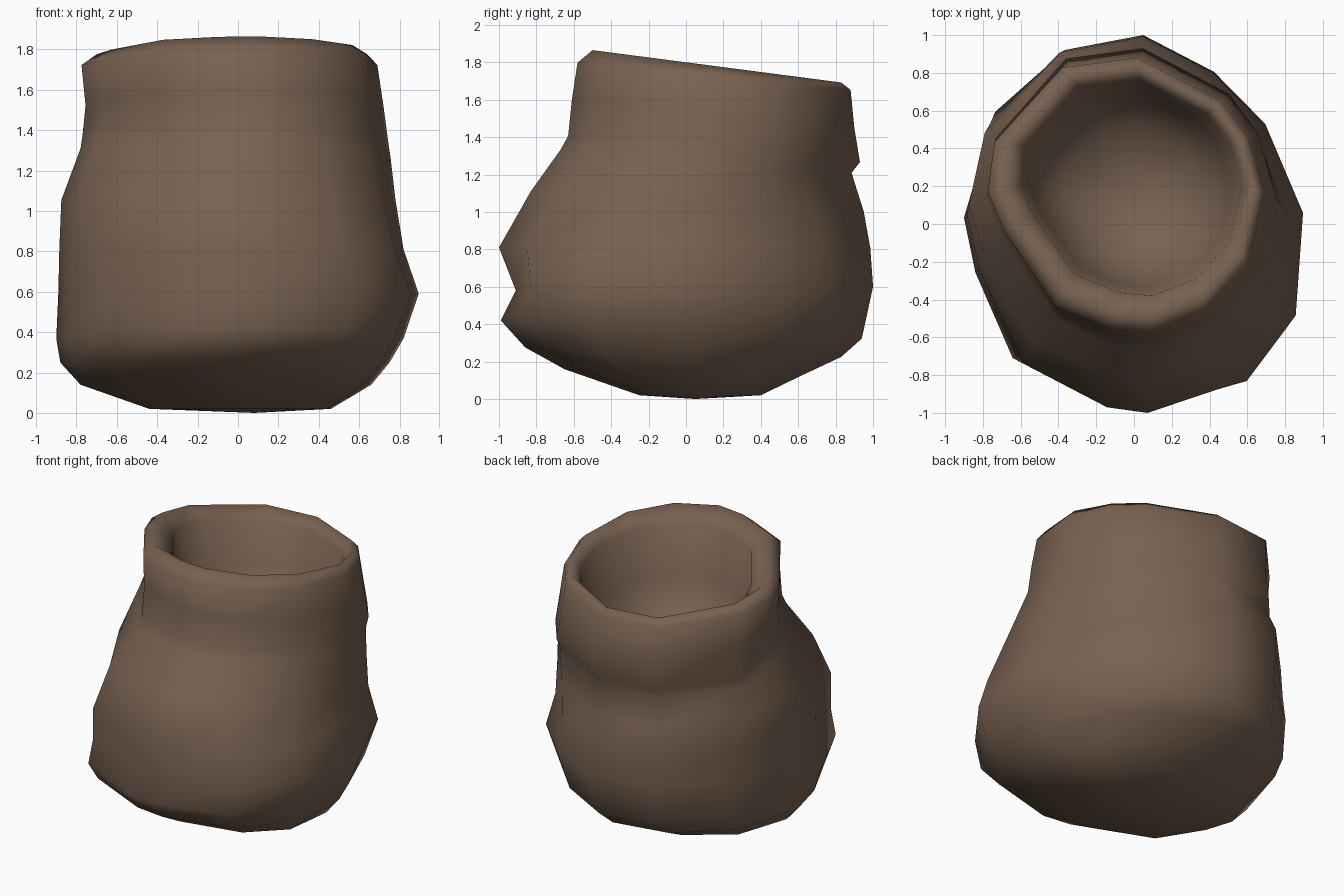
import bpy, bmesh

# unit cross-sections, anticlockwise from the right side
BODY = [(1.0, 0.05), (0.77, 0.53), (0.46, 0.81), (0.05, 1.0), (-0.41, 0.92),
        (-0.82, 0.60), (-1.0, 0.06), (-0.93, -0.24), (-0.70, -0.71),
        (-0.14, -0.97), (0.10, -1.0), (0.67, -0.85), (0.96, -0.50)]
NECK = [(1.0, 0.03), (0.88, 0.43), (0.68, 0.69), (0.08, 1.0), (-0.46, 0.93),
        (-0.95, 0.39), (-1.0, 0.03), (-0.89, -0.24), (-0.51, -0.80),
        (-0.10, -0.97), (0.19, -1.0), (0.59, -0.84), (0.89, -0.50)]
SIDES = len(BODY)

# rings: height, x min, x max, y min, y max, backward drop per unit y, neck blend
outer = [
    (0.02, -0.44, 0.46, -0.25, 0.40, 0.0, 0.0),
    (0.14, -0.78, 0.66, -0.65, 0.61, 0.03, 0.0),
    (0.25, -0.88, 0.75, -0.86, 0.83, 0.03, 0.0),
    (0.37, -0.90, 0.82, -0.99, 0.94, 0.05, 0.0),
    (0.59, -0.89, 0.895, -0.98, 1.00, -0.01, 0.05),
    (0.81, -0.885, 0.82, -1.00, 0.985, 0.0, 0.25),
    (1.06, -0.875, 0.78, -0.83, 0.95, 0.06, 0.6),
    (1.28, -0.78, 0.755, -0.67, 0.885, 0.08, 1.0),
    (1.35, -0.77, 0.745, -0.63, 0.93, 0.09, 1.0),
    (1.54, -0.755, 0.72, -0.61, 0.90, 0.10, 1.0),
    (1.74, -0.775, 0.69, -0.58, 0.88, 0.10, 1.0),
]
# rolled lip and the hollow inside it
inner = [
    (1.80, -0.70, 0.64, -0.50, 0.83, 0.13, 1.0),
    (1.72, -0.60, 0.57, -0.38, 0.76, 0.13, 1.0),
    (1.40, -0.55, 0.51, -0.34, 0.70, 0.08, 1.0),
    (1.13, -0.38, 0.36, -0.18, 0.53, 0.03, 1.0),
]
FOLD, CREASES = 4, (7, 8)                    # ring numbers
SAG = {4: -0.04, 5: -0.06, 6: 0.04, 7: 0.08}  # collar fold hangs lower behind

bm = bmesh.new()
rings = []
for r, (z, x0, x1, y0, y1, drop, mix) in enumerate(outer + inner):
    ring = []
    for i, ((bx, by), (nx, ny)) in enumerate(zip(BODY, NECK)):
        u, v = bx + (nx - bx) * mix, by + (ny - by) * mix
        x = (x0 + x1) / 2 + (x1 - x0) / 2 * u
        y = (y0 + y1) / 2 + (y1 - y0) / 2 * v
        if r == FOLD and i in (9, 10):       # dent across the front
            y += 0.07
        sag = SAG.get(i, 0) if r in CREASES else 0
        ring.append(bm.verts.new((x, y, z - drop * y + sag)))
    rings.append(ring)

for lo, hi in zip(rings, rings[1:]):
    for i in range(SIDES):
        j = (i + 1) % SIDES
        bm.faces.new((lo[i], lo[j], hi[j], hi[i]))

# underside and floor of the hollow
base = bm.verts.new((0.08, 0.05, 0.0))
floor = bm.verts.new((-0.01, 0.17, 1.02))
for i in range(SIDES):
    j = (i + 1) % SIDES
    bm.faces.new((base, rings[0][j], rings[0][i]))
    bm.faces.new((floor, rings[-1][i], rings[-1][j]))
bmesh.ops.recalc_face_normals(bm, faces=bm.faces[:])
for f in bm.faces:
    f.smooth = True

mesh = bpy.data.meshes.new("clay_pot")
bm.to_mesh(mesh)
bm.free()
pot = bpy.data.objects.new("clay_pot", mesh)
bpy.context.collection.objects.link(pot)

mat = bpy.data.materials.new("earth brown")
mat.diffuse_color = (0.188, 0.122, 0.082, 1)
mesh.materials.append(mat)
